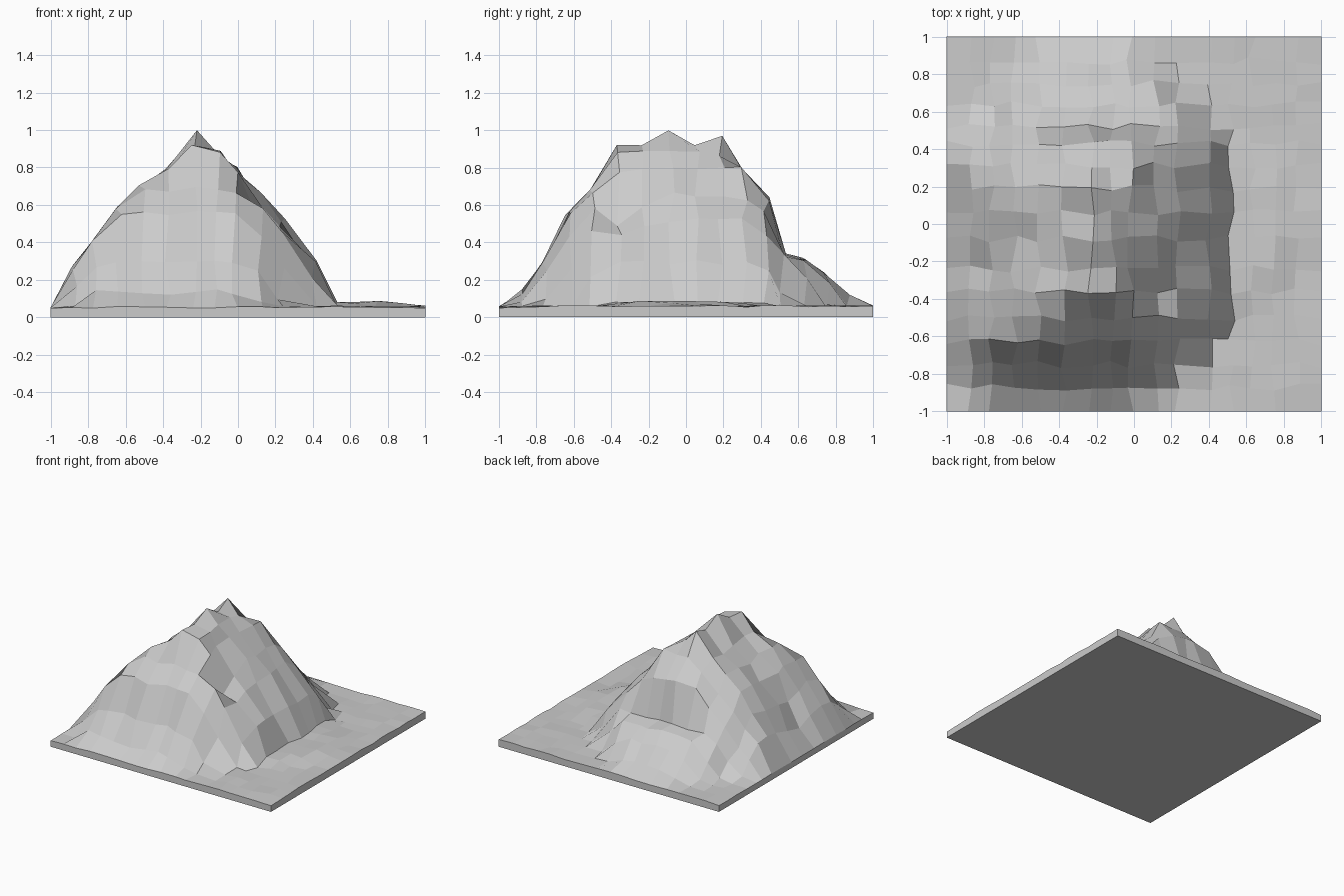
import bpy, bmesh, random
from math import exp

if "Cube" in bpy.data.objects:
    bpy.data.objects.remove(bpy.data.objects["Cube"])

random.seed(4)

# Grid line positions, and the mountain's outline seen from the front (X) and the side (Y)
XS = [-1, -.87, -.76, -.64, -.51, -.37, -.23, -.11, -.02, .12, .23, .4, .52, .63, .75, .87, 1]
X_OUTLINE = [.05, .27, .43, .59, .71, .80, 1, .88, .80, .64, .52, .3, .08, .08, .085, .075, .06]
YS = [-1, -.87, -.75, -.63, -.5, -.36, -.24, -.08, .06, .19, .31, .43, .52, .64, .75, .87, 1]
Y_OUTLINE = [.055, .14, .31, .56, .69, .92, .92, 1, .92, .97, .8, .64, .34, .31, .24, .12, .06]

# Gullies and spurs: x, y, height change, x radius, y radius
BUMPS = [(.13, -.36, -.16, .11, .12), (-.85, -.18, -.09, .2, .12),
         (-.6, .30, -.02, .2, .1), (.12, -.09, .04, .08, .08),
         (-.5, -.1, -.03, .15, .15)]


def height(i, j):
    x, y = XS[i], YS[j]
    z = min(X_OUTLINE[i], Y_OUTLINE[j])
    # slanting corners: sign of x, sign of y, foot distance, slope
    for sx, sy, foot, slope in ((1, -1, 1.0, 1.5), (1, 1, .98, 1.17),
                                (-1, 1, 1.4, .92), (-1, -1, 1.7, 1.1)):
        z = min(z, max(.06, .07 + (foot - sx * x - sy * y) * slope))
    if z > .12:
        for bx, by, amount, rx, ry in BUMPS:
            z += amount * exp(-((x - bx) / rx) ** 2 - ((y - by) / ry) ** 2)
        if z < .9:
            z += random.uniform(-.02, .01)
    else:
        z += random.uniform(-.006, .004)
    return max(z, .05)


# Rocky surface with slightly irregular grid points
bm = bmesh.new()
n = len(XS)
grid = []
for j in range(n):
    row = []
    for i in range(n):
        inner_x, inner_y = 0 < i < n - 1, 0 < j < n - 1
        x = XS[i] + (random.uniform(-.02, .02) if inner_x else 0)
        y = YS[j] + (random.uniform(-.02, .02) if inner_y else 0)
        row.append(bm.verts.new((x, y, height(i, j))))
    grid.append(row)
for j in range(n - 1):
    for i in range(n - 1):
        bm.faces.new((grid[j][i], grid[j][i + 1], grid[j + 1][i + 1], grid[j + 1][i]))

# Slab sides and flat underside
border = [e for e in bm.edges if e.is_boundary]
skirt = bmesh.ops.extrude_edge_only(bm, edges=border)["geom"]
for v in skirt:
    if isinstance(v, bmesh.types.BMVert):
        v.co.z = 0
bmesh.ops.holes_fill(bm, edges=[e for e in bm.edges if e.is_boundary], sides=0)
bmesh.ops.recalc_face_normals(bm, faces=bm.faces)

mesh = bpy.data.meshes.new("mountain_terrain")
bm.to_mesh(mesh)
bm.free()
bpy.context.collection.objects.link(bpy.data.objects.new("mountain_terrain", mesh))
